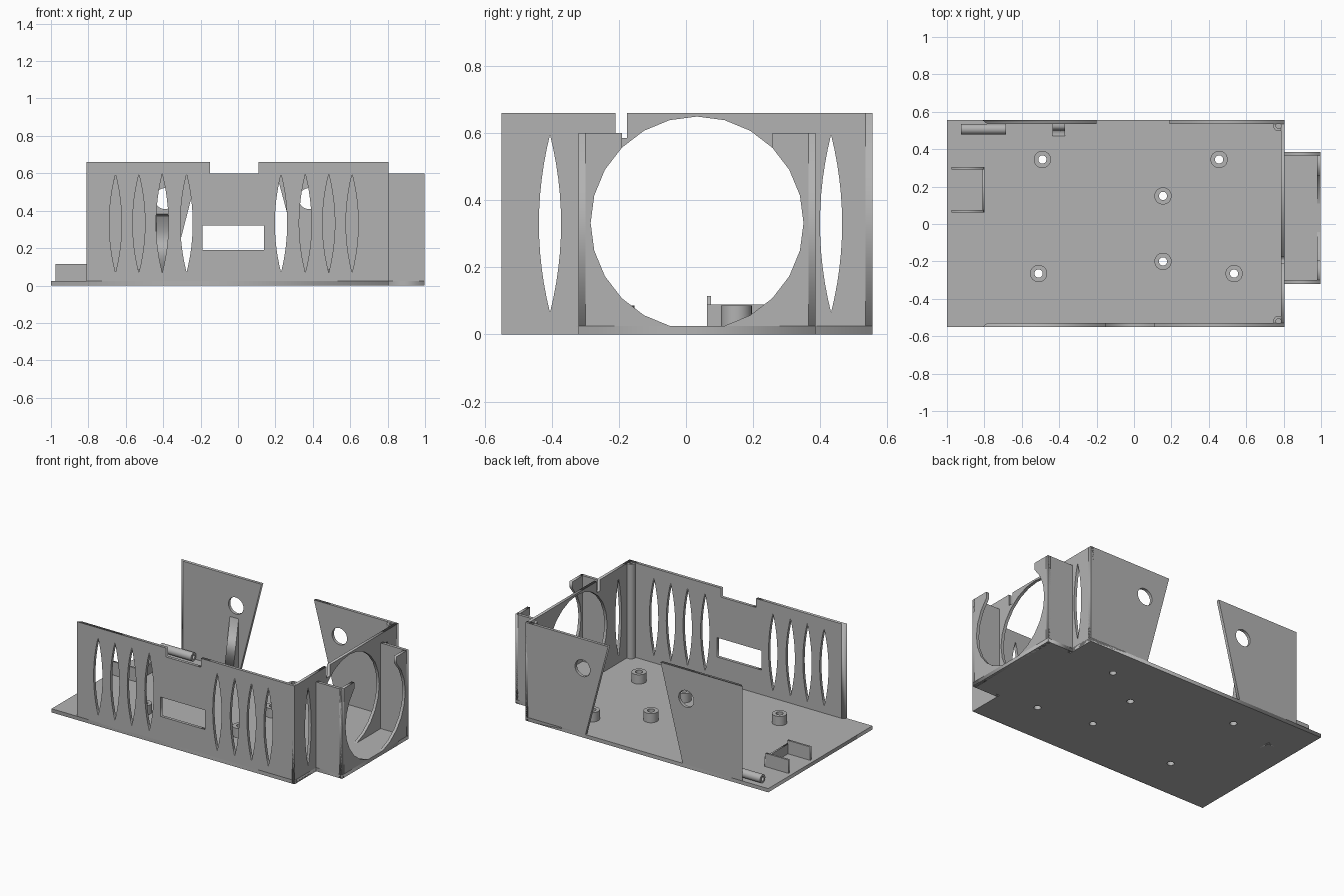
import bpy
import math
from mathutils import Euler

old = bpy.data.objects.get("Cube")
if old:
    bpy.data.objects.remove(old, do_unlink=True)

grey = bpy.data.materials.new("plain_grey")
grey.use_nodes = True
grey.diffuse_color = (0.45, 0.45, 0.45, 1)
grey.node_tree.nodes["Principled BSDF"].inputs["Base Color"].default_value = grey.diffuse_color

# Plane orientations: a slab drawn in two axes and extruded along the third
FRAMES = {"xy": (0, 0, 0), "xz": (math.pi / 2, 0, 0), "yz": (math.pi / 2, 0, math.pi / 2)}
H = 0.66    # wall height
T = 0.02    # wall thickness
FLOOR = 0.025


def slab(name, outlines, lo, hi, plane="xy", smooth=False):
    """Extrude outlines (inner ones become holes) from lo to hi on the third axis."""
    curve = bpy.data.curves.new(name, "CURVE")
    curve.dimensions = "2D"
    curve.fill_mode = "BOTH"
    curve.extrude = (hi - lo) / 2
    for pts in outlines:
        spline = curve.splines.new("POLY")
        spline.points.add(len(pts) - 1)
        for point, (u, v) in zip(spline.points, pts):
            point.co = (u, v, 0, 1)
        spline.use_cyclic_u = True
    obj = bpy.data.objects.new(name, curve)
    bpy.context.collection.objects.link(obj)
    mid = (lo + hi) / 2
    obj.location = {"xy": (0, 0, mid), "xz": (0, mid, 0), "yz": (mid, 0, 0)}[plane]
    obj.rotation_euler = Euler(FRAMES[plane])
    bpy.ops.object.select_all(action="DESELECT")
    obj.select_set(True)
    bpy.context.view_layer.objects.active = obj
    bpy.ops.object.convert(target="MESH")
    obj = bpy.context.view_layer.objects.active
    obj.data.materials.clear()
    obj.data.materials.append(grey)
    if smooth:
        bpy.ops.object.shade_smooth_by_angle(angle=math.radians(30))
    return obj


def rect(u0, u1, v0, v1):
    return [(u0, v0), (u1, v0), (u1, v1), (u0, v1)]


def circle(u, v, r, n=32):
    return [(u + r * math.cos(k * math.tau / n), v + r * math.sin(k * math.tau / n)) for k in range(n)]


def lens(u, low=0.07, high=0.595, half=0.033, n=12):
    """Pointed vent slot bounded by two arcs."""
    mid, reach = (low + high) / 2, (high - low) / 2
    side = [-1 + 2 * k / n for k in range(n)]
    right = [(u + half * (1 - t * t), mid + reach * t) for t in side]
    return right + [(2 * u - a, 2 * mid - b) for a, b in right]


def taper_end(obj, inner_sign):
    """Bevel the inner side of a wall's free end."""
    for v in obj.data.vertices:
        if v.co.x < -0.8 and v.co.z * inner_sign > 0:
            v.co.x += 0.025


# Floor with screw holes, and its standoffs
mounts = [(-0.49, 0.345), (0.455, 0.345), (0.155, 0.15), (0.155, -0.2), (-0.51, -0.265), (0.535, -0.265)]
slab("floor", [rect(-1, 0.805, -0.55, 0.555)] + [circle(x, y, 0.022) for x, y in mounts], 0, FLOOR)
for x, y in mounts:
    slab("standoff", [circle(x, y, 0.046), circle(x, y, 0.022)], FLOOR, 0.087, smooth=True)

# Front wall with vents, window and top notch
front = [(-0.81, 0), (0.805, 0), (0.805, H), (0.11, H), (0.11, 0.6), (-0.15, 0.6), (-0.15, H), (-0.81, H)]
vents = [lens(x) for x in (-0.655, -0.53, -0.405, -0.275, 0.23, 0.36, 0.485, 0.61)]
taper_end(slab("front_wall", [front, rect(-0.19, 0.14, 0.19, 0.32)] + vents, -0.55, -0.55 + T, "xz"), -1)

# Two back panels with slanted inner edges and a round hole each
slab("back_panel_left", [[(0.365, 0), (0.805, 0), (0.805, H), (0.19, H)], circle(0.38, 0.465, 0.056)],
     0.555 - T, 0.555, "xz")
taper_end(slab("back_panel_right", [[(-0.81, 0), (-0.37, 0), (-0.2, H), (-0.81, H)],
                                    circle(-0.39, 0.465, 0.056)], 0.555 - T, 0.555, "xz"), 1)

# Side wall with fan opening, vents and cable notch
FY, FZ, FR = 0.033, 0.332, 0.317
side = [(-0.55, 0), (0.555, 0), (0.555, H), (-0.175, H), (-0.175, 0.585), (-0.21, 0.585), (-0.21, H), (-0.55, H)]
slab("side_wall", [side, circle(FY, FZ, FR, 24), lens(-0.405, 0.065), lens(0.432, 0.065)],
     0.805 - T, 0.805, "yz")

# Fan housing: floor, cheeks and an outer face open at the top
Y0, Y1, X1, TOP = -0.32, 0.385, 0.998, 0.6
slab("fan_floor", [rect(0.8, X1, Y0, Y1)], 0, FLOOR)
for a in (Y0, Y1 - T):
    slab("fan_cheek", [rect(0.8, X1, 0, TOP)], a, a + T, "xz")
start = math.radians(135)
arc = [(FY + FR * math.cos(start + math.radians(15 * k)), FZ + FR * math.sin(start + math.radians(15 * k)))
       for k in range(19)]
face = [(Y0, 0), (Y0, TOP), (arc[0][0], TOP)] + arc + [(arc[-1][0], TOP), (Y1, TOP), (Y1, 0)]
slab("fan_face", [face], X1 - T, X1, "yz")

# Corner screw posts
for y in (-0.52, 0.525):
    slab("corner_post", [circle(0.773, y, 0.029), circle(0.773, y, 0.014)], FLOOR, H, smooth=True)

# Connector bracket: two plates and a lower stop
for y in (0.062, 0.292):
    slab("bracket_plate", [rect(-0.975, -0.805, 0, 0.115)], y, y + 0.013, "xz")
slab("bracket_stop", [rect(0.062, 0.305, 0, 0.09)], -0.81, -0.798, "yz")

# Hinge tube and the wedge behind the back panel
slab("hinge_tube", [circle(0.507, 0.053, 0.028, 16), circle(0.507, 0.053, 0.014, 16)],
     -0.925, -0.685, "yz", smooth=True)
slab("wedge", [[(0.47, 0.02), (0.54, 0.02), (0.54, 0.41)]], -0.435, -0.37, "yz")
